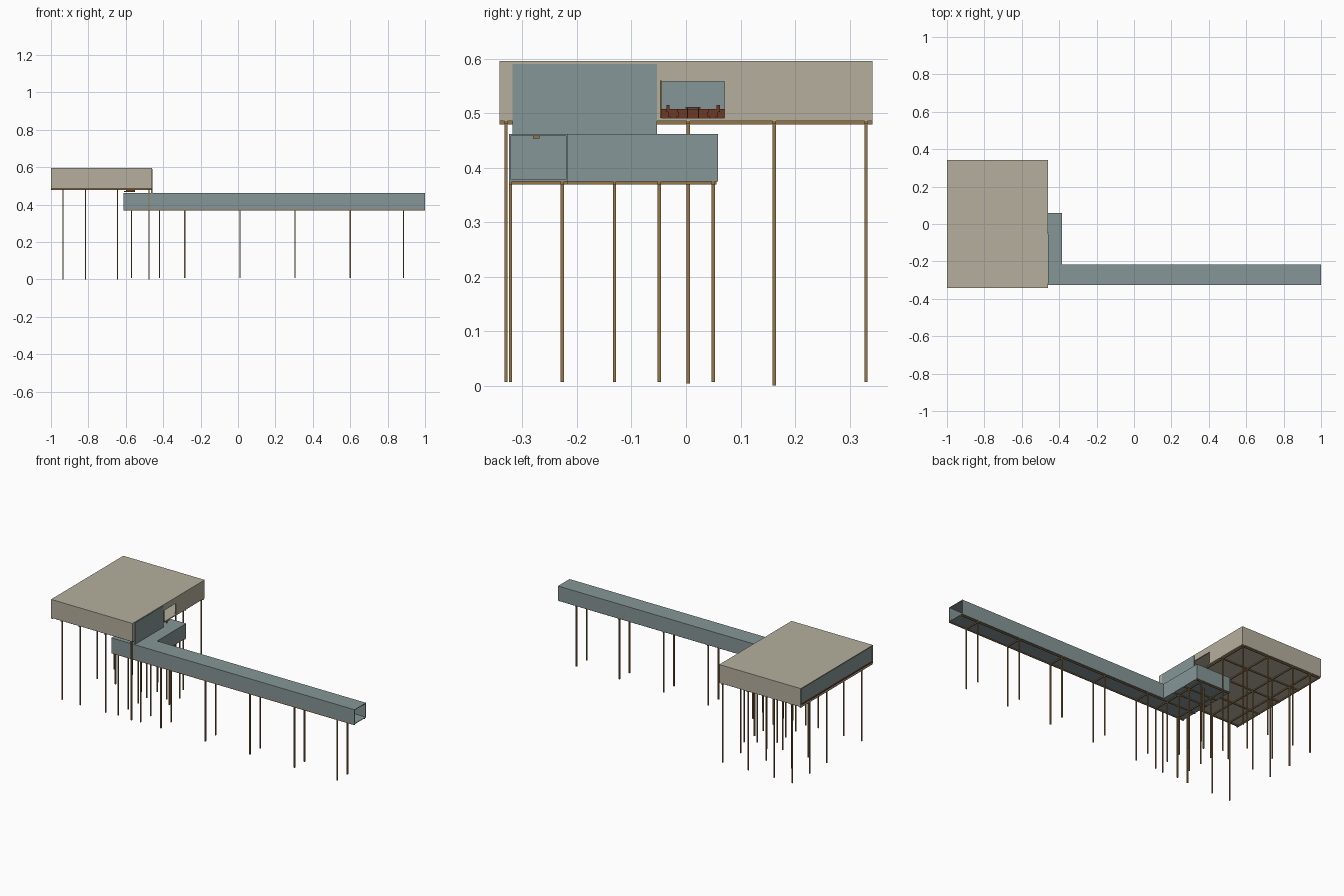
import bpy, bmesh
from mathutils import Matrix, Vector

if "Cube" in bpy.data.objects:
    bpy.data.objects.remove(bpy.data.objects["Cube"])


def material(name, rgb):
    m = bpy.data.materials.new(name)
    m.diffuse_color = (*rgb, 1)
    m.use_nodes = True
    m.node_tree.nodes["Principled BSDF"].inputs["Base Color"].default_value = m.diffuse_color
    return m


TAN = material("tan plaster", (0.46, 0.43, 0.34))
BLUE = material("blue grey glass", (0.24, 0.305, 0.31))
WOOD = material("brown timber", (0.30, 0.18, 0.065))
RED = material("red brown wood", (0.15, 0.04, 0.018))


def finish(bm, name, mat):
    bmesh.ops.recalc_face_normals(bm, faces=bm.faces)
    me = bpy.data.meshes.new(name)
    bm.to_mesh(me)
    bm.free()
    me.materials.append(mat)
    ob = bpy.data.objects.new(name, me)
    bpy.context.collection.objects.link(ob)
    return ob


def boxes(name, mat, items):
    """One object made of boxes given as (x0, x1, y0, y1, z0, z1)."""
    bm = bmesh.new()
    for x0, x1, y0, y1, z0, z1 in items:
        centre = Vector(((x0 + x1) / 2, (y0 + y1) / 2, (z0 + z1) / 2))
        size = Matrix.Diagonal((x1 - x0, y1 - y0, z1 - z0, 1))
        bmesh.ops.create_cube(bm, size=1, matrix=Matrix.Translation(centre) @ size)
    return finish(bm, name, mat)


# House shell: floor, roof and walls
X0, X1, Y, Z0, Z1, T = -1.0, -0.46, 0.342, 0.485, 0.595, 0.006
boxes("house_floor", TAN, [(X0, X1, -Y, Y, Z0, Z0 + T)])
boxes("house_roof", TAN, [(X0, X1, -Y, Y, Z1 - T, Z1)])
lo, hi = Z0 + T, Z1 - T
boxes("house_walls", TAN, [
    (X0, X1, -Y, -Y + T, lo, hi),
    (X0, X1, Y - T, Y, lo, hi),
    (X1 - T, X1, -Y + T, -0.318, lo, hi),
    (X1 - T, X1, -0.053, -0.046, lo, hi),
    (X1 - T, X1, -0.046, 0.071, 0.558, hi),
    (X1 - T, X1, 0.071, Y - T, lo, hi),
])

# Glazed end of the house and the stair screen dropping to the lower roof
boxes("end_window", BLUE, [(X0 + 0.006, X0 + 0.009, -Y + T, Y - T, lo, hi)])
boxes("stair_screen", BLUE, [(X1 - T, X1 + 0.002, -0.318, -0.053, 0.461, 0.59)])
boxes("window_bench", RED, [(X0 + 0.010, X0 + 0.03, -Y + T, Y - T, lo, 0.507)])
boxes("window_sill", RED, [(X0, X0 + 0.005, -Y + T, Y - T, lo, 0.497)])
boxes("door_jamb", WOOD, [(X1 - T, X1 + 0.004, -0.048, -0.045, lo, 0.56)])

# Lower covered walkway: hollow bent tube, open at the far end
outline = [(-0.612, -0.325), (1.0, -0.325), (1.0, -0.216), (-0.385, -0.216),
           (-0.385, 0.059), (-0.612, 0.059)]
bm = bmesh.new()
base = bm.faces.new([bm.verts.new((x, y, 0.374)) for x, y in outline])
ext = bmesh.ops.extrude_face_region(bm, geom=[base], use_keep_orig=True)
bmesh.ops.translate(bm, vec=(0, 0, 0.088),
                    verts=[g for g in ext["geom"] if isinstance(g, bmesh.types.BMVert)])
bmesh.ops.recalc_face_normals(bm, faces=bm.faces)
bmesh.ops.delete(bm, geom=[f for f in bm.faces if f.calc_center_median().x > 0.999],
                 context="FACES_ONLY")
walkway = finish(bm, "walkway", BLUE)
solid = walkway.modifiers.new("wall thickness", "SOLIDIFY")
solid.thickness = 0.004
solid.offset = -1
solid.use_even_offset = True
boxes("walkway_lamp", WOOD, [(-0.48, -0.45, -0.281, -0.269, 0.453, 0.458)])

# House stilts and the beam grid under the floor
R = 0.003
house_x = [-0.935, -0.815, -0.645, -0.475]
house_y = {-0.33: 0.007, 0.004: 0.004, 0.162: 0.0, 0.33: 0.007}
boxes("house_stilts", WOOD, [(x - R, x + R, y - R, y + R, z, 0.481)
                             for x in house_x for y, z in house_y.items()])
beams = [(x - R, x + R, -Y, Y, 0.479, Z0) for x in house_x + [-0.995]]
beams += [(X0, X1, y - R, y + R, 0.4795, Z0) for y in [*house_y, -0.163]]
boxes("house_beams", WOOD, beams)

# Walkway stilts and beams
span_x = [-0.285, 0.01, 0.305, 0.60, 0.885]
span_y = [-0.322, -0.227]
arm_x = [-0.57, -0.42]
arm_y = [-0.322, -0.227, -0.131, -0.049, 0.05]
spots = [(x, y) for x in span_x for y in span_y] + [(x, y) for x in arm_x for y in arm_y]
boxes("walkway_stilts", WOOD, [(x - R, x + R, y - R, y + R, 0.007, 0.372) for x, y in spots])
rails = [(-0.612, 1.0, y - R, y + R, 0.369, 0.374) for y in span_y]
rails += [(x - R, x + R, -0.325, -0.216, 0.3685, 0.374) for x in span_x]
rails += [(x - R, x + R, -0.325, 0.056, 0.3685, 0.374) for x in arm_x]
rails += [(-0.612, -0.385, y - R, y + R, 0.369, 0.374) for y in arm_y[2:]]
boxes("walkway_beams", WOOD, rails)

# Steps between the lower roof and the house floor
boxes("steps", RED, [(-0.61 + 0.01 * i, -0.55, -0.28, -0.10, 0.468 + 0.006 * i, 0.472 + 0.006 * i)
                     for i in range(3)])

# Table and a chair on each side of it
mid, fx = 0.013, -0.72
boxes("table", RED, [(fx - 0.02, fx + 0.02, mid - 0.014, mid + 0.014, 0.508, 0.511)]
      + [(fx + a - 0.001, fx + a + 0.001, mid + b - 0.001, mid + b + 0.001, lo, 0.508)
         for a in (-0.015, 0.015) for b in (-0.010, 0.010)])
for side, label in ((-1, "front"), (1, "back")):
    def span(a, b):
        return sorted((mid + side * a, mid + side * b))
    boxes("chair_" + label, RED, [
        (fx - 0.012, fx + 0.012, *span(0.026, 0.046), lo + 0.003, 0.502),
        (fx - 0.012, fx + 0.012, *span(0.043, 0.049), 0.502, 0.515),
        (fx - 0.012, fx - 0.009, *span(0.028, 0.043), 0.502, 0.507),
        (fx + 0.009, fx + 0.012, *span(0.028, 0.043), 0.502, 0.507),
        (fx - 0.010, fx + 0.010, *span(0.030, 0.042), lo, lo + 0.003),
    ])
